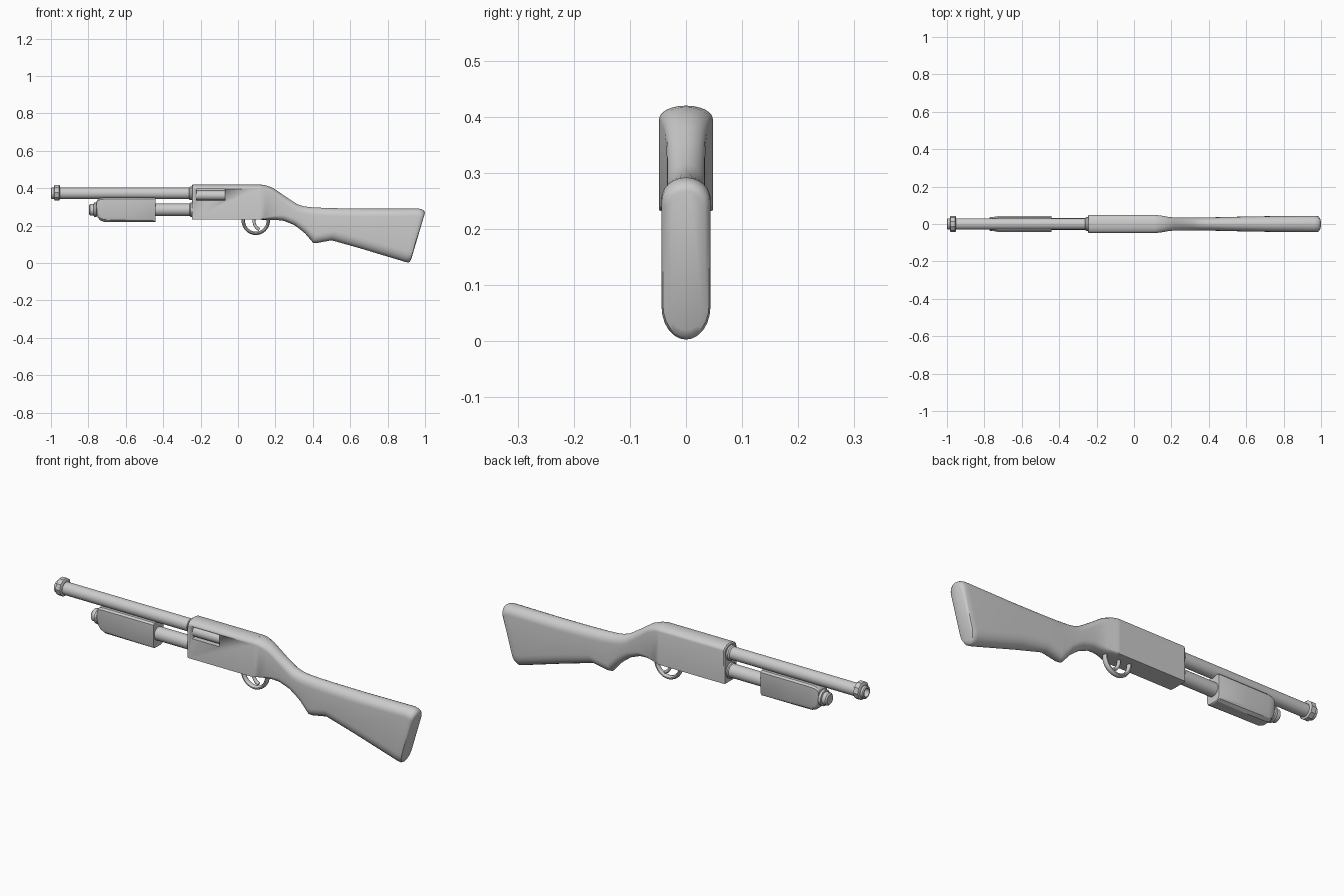
import bpy, bmesh, math
from mathutils import Vector

if "Cube" in bpy.data.objects:
    bpy.data.objects.remove(bpy.data.objects["Cube"])

grey = bpy.data.materials.new("plain grey")
grey.diffuse_color = (0.6, 0.6, 0.6, 1)
grey.use_nodes = True
grey.node_tree.nodes["Principled BSDF"].inputs["Base Color"].default_value = grey.diffuse_color


def finish(name, bm, angle=35):
    bmesh.ops.remove_doubles(bm, verts=bm.verts, dist=1e-5)
    bmesh.ops.recalc_face_normals(bm, faces=bm.faces)
    me = bpy.data.meshes.new(name)
    bm.to_mesh(me)
    bm.free()
    me.materials.append(grey)
    ob = bpy.data.objects.new(name, me)
    bpy.context.collection.objects.link(ob)
    bpy.ops.object.select_all(action='DESELECT')
    bpy.context.view_layer.objects.active = ob
    ob.select_set(True)
    bpy.ops.object.shade_smooth_by_angle(angle=math.radians(angle))
    return ob


def loft(name, rings, angle=35, closed=False):
    """Skin a list of equal-length rings, capped unless closed into a loop."""
    bm = bmesh.new()
    rows = [[bm.verts.new(p) for p in r] for r in rings]
    n = len(rows[0])
    pairs = list(zip(rows, rows[1:])) + ([(rows[-1], rows[0])] if closed else [])
    for a, b in pairs:
        for i in range(n):
            j = (i + 1) % n
            bm.faces.new((a[i], a[j], b[j], b[i]))
    if not closed:
        bm.faces.new(rows[0])
        bm.faces.new(rows[-1])
    return finish(name, bm, angle)


def turned(name, z, profile, sides=20, closed=False):
    """Lathe (x, radius) points about a line along x at height z."""
    rings = [[(x, r * math.sin(2 * math.pi * (i + .5) / sides),
               z + r * math.cos(2 * math.pi * (i + .5) / sides))
              for i in range(sides)] for x, r in profile]
    return loft(name, rings, 35, closed)


def rounded_section(top, bottom, w, ct, cb, k=6):
    """Upright section with elliptical top and bottom caps on flat sides."""
    t, b = Vector((top[0], 0, top[1])), Vector((bottom[0], 0, bottom[1]))
    d = (b - t).normalized()
    side = Vector((0, 1, 0))
    pts = []
    for i in range(2 * k + 1):
        a = math.pi * i / (2 * k)
        pts.append(t + d * ct * (1 - math.sin(a)) - side * w * math.cos(a))
    for i in range(2 * k + 1):
        a = math.pi * i / (2 * k)
        pts.append(b - d * cb * (1 - math.sin(a)) + side * w * math.cos(a))
    return pts


def tube(name, path, r, ry, sides=10):
    """Sweep an oval along a path in the xz plane."""
    rings = []
    for i, (x, z) in enumerate(path):
        p, q = path[max(i - 1, 0)], path[min(i + 1, len(path) - 1)]
        t = Vector((q[0] - p[0], 0, q[1] - p[1])).normalized()
        n = Vector((-t.z, 0, t.x))
        rings.append([Vector((x, 0, z)) + n * r * math.cos(2 * math.pi * s / sides)
                      + Vector((0, ry * math.sin(2 * math.pi * s / sides), 0))
                      for s in range(sides)])
    return loft(name, rings, 40)


def box(name, lo, hi):
    bm = bmesh.new()
    bmesh.ops.create_cube(bm, size=1)
    for v in bm.verts:
        v.co = [(l + h) / 2 + c * (h - l) for l, h, c in zip(lo, hi, v.co)]
    return finish(name, bm)


# barrel with open bore, muzzle ring and rear collar
turned("barrel", 0.373, [(-1.0, .026), (-.996, .031), (-.24, .031), (-.24, .02),
                         (-.9, .02), (-1.0, .02)], 24, True)
turned("muzzle_ring", 0.377, [(-.985, .036), (-.98, .044), (-.956, .044), (-.951, .036)], 10)\
    .data.update()
bpy.data.objects["muzzle_ring"].hide_render = False
for m in [bpy.data.objects["muzzle_ring"]]:
    # hollow the ring so the bore stays open
    bore = turned("bore_cutter", 0.373, [(-1.1, .028), (-.9, .028)], 24)
    bore.hide_render = True
    bore.hide_set(True)
    mod = m.modifiers.new("bore", 'BOOLEAN')
    mod.operation, mod.object, mod.solver = 'DIFFERENCE', bore, 'EXACT'
turned("barrel_collar", 0.373, [(-.262, .031), (-.256, .037), (-.24, .037)], 24)

# lower tube with end cap
turned("lower_tube", 0.285, [(-.77, .033), (-.24, .033)], 24)
turned("lower_tube_collar", 0.285, [(-.258, .033), (-.254, .038), (-.24, .038)], 24)
turned("lower_tube_cap", 0.285, [(-.797, .024), (-.791, .031), (-.772, .031), (-.77, .039),
                                 (-.758, .039), (-.754, .034)], 20)

# sliding grip: flat sides, chamfered underside, rounded nose
def grip_ring(x, zt, zb, w, c):
    half = [(w * .8, zt), (w, zt - .008), (w, zb + c), (w * .88, zb + c * .4), (w * .55, zb)]
    return [(x, y, z) for y, z in half] + [(x, -y, z) for y, z in reversed(half)]

loft("slide_grip", [grip_ring(-.756, .330, .262, .034, .03),
                    grip_ring(-.750, .340, .245, .038, .03),
                    grip_ring(-.737, .347, .228, .041, .03),
                    grip_ring(-.715, .350, .220, .043, .03),
                    grip_ring(-.60, .350, .219, .043, .025),
                    grip_ring(-.445, .350, .219, .043, .018),
                    grip_ring(-.440, .348, .222, .041, .018)], 30)

# receiver with arched top and a side opening
receiver_ends = [[Vector((x, p.y, p.z)) for p in
                  rounded_section((0, zt), (0, .232), w, .024, .0008)]
                 for x, zt, w in [(-.247, .414, .045), (-.242, .420, .048), (.121, .420, .048)]]
receiver = loft("receiver", receiver_ends, 30)
cutter = box("port_cutter", (-.222, -.08, .335), (-.07, -.022, .395))
cutter.hide_render = True
cutter.hide_set(True)
mod = receiver.modifiers.new("port", 'BOOLEAN')
mod.operation, mod.object, mod.solver = 'DIFFERENCE', cutter, 'EXACT'
turned("bolt", 0.362, [(-.225, .026), (-.068, .026)], 24).location.y = -.018

# stock: top point, bottom point, half width, top cap, bottom cap
stations = [((.118, .420), (.118, .232), .048, .024, .002),
            ((.145, .417), (.145, .231), .045, .026, .010),
            ((.185, .403), (.180, .230), .038, .030, .020),
            ((.215, .383), (.210, .230), .035, .032, .026),
            ((.255, .355), (.245, .226), .034, .034, .032),
            ((.315, .316), (.300, .204), .034, .038, .036),
            ((.350, .304), (.330, .182), .034, .040, .040),
            ((.385, .299), (.360, .157), .034, .042, .042),
            ((.440, .296), (.402, .108), .035, .044, .046),
            ((.465, .295), (.420, .107), .036, .044, .048),
            ((.540, .293), (.500, .122), .038, .044, .052),
            ((.700, .291), (.650, .080), .041, .044, .056),
            ((.965, .292), (.892, .007), .044, .040, .060),
            ((.983, .288), (.910, .003), .0435, .040, .060),
            ((.995, .280), (.920, .008), .041, .038, .058),
            ((.9995, .268), (.926, .020), .034, .034, .050)]
loft("stock", [rounded_section(*s) for s in stations], 40)

# trigger guard loop and trigger
guard = [(.095 - .067 * math.cos(math.pi * i / 18),
          .228 - .069 * math.sin(math.pi * i / 18)) for i in range(19)]
tube("trigger_guard", [(.028, .245)] + guard + [(.162, .245)], .009, .014)
tube("trigger", [(.085, .245), (.085, .222), (.090, .203), (.100, .188), (.115, .179)], .008, .009)
